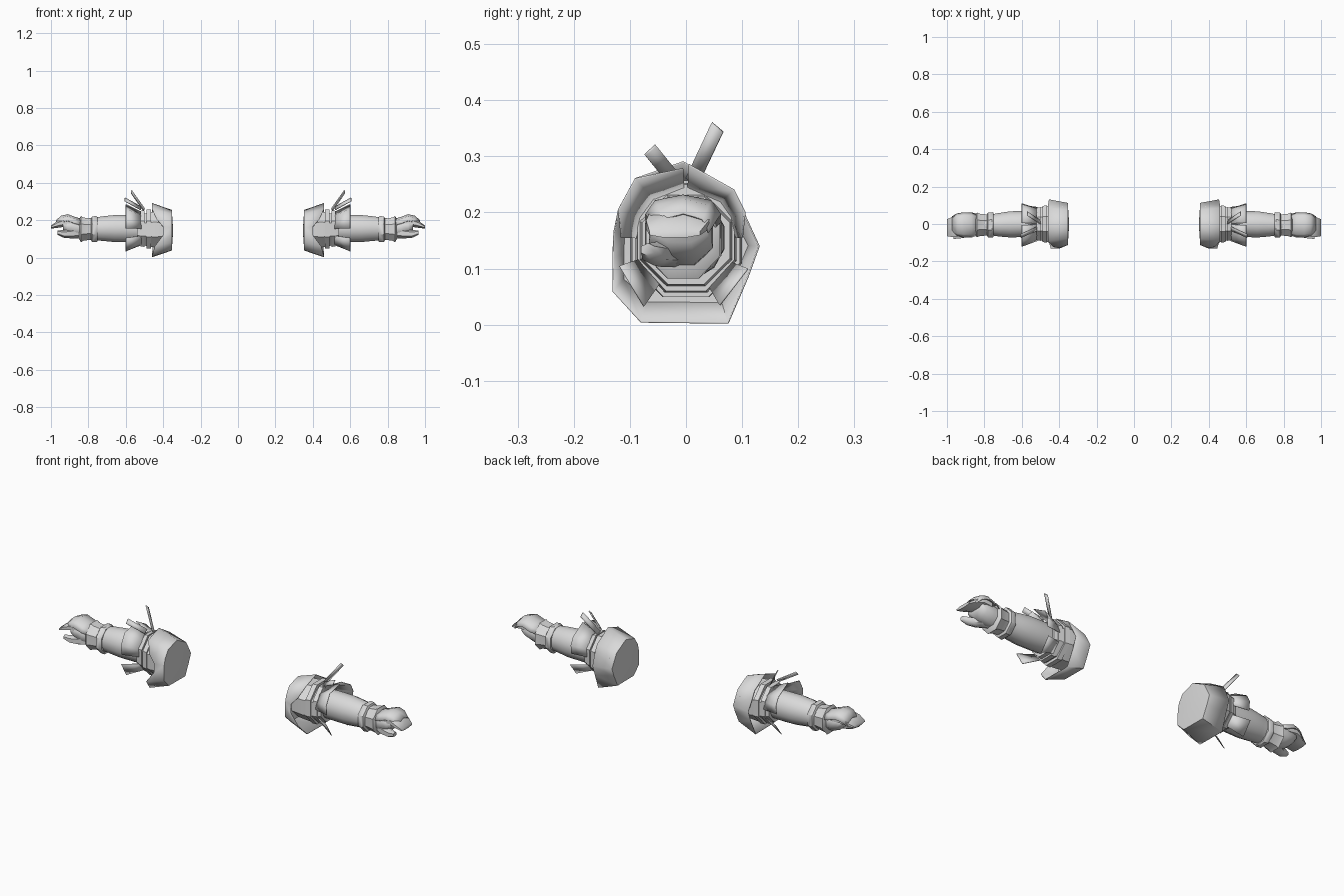
import bpy, math

grey = bpy.data.materials.new("light grey")
grey.diffuse_color = (0.7, 0.7, 0.7, 1)


def build(name, verts, faces, angle=40, thick=0):
    """Make one part on the +x arm and mirror it to the other arm."""
    me = bpy.data.meshes.new(name)
    me.from_pydata(verts, [], faces)
    me.materials.append(grey)
    ob = bpy.data.objects.new(name, me)
    bpy.context.collection.objects.link(ob)
    for p in me.polygons:
        p.use_smooth = True
    me.set_sharp_from_angle(angle=math.radians(angle))
    if thick:
        s = ob.modifiers.new("thickness", 'SOLIDIFY')
        s.thickness = thick
        s.offset = 0
    m = ob.modifiers.new("other_arm", 'MIRROR')
    m.use_mirror_merge = False
    return ob


def bridge(rows, n, closed=True):
    span = n if closed else n - 1
    return [(r * n + i, r * n + (i + 1) % n, (r + 1) * n + (i + 1) % n, (r + 1) * n + i)
            for r in range(rows - 1) for i in range(span)]


def tube(name, rings, n=8, angle=40):
    """Loft along x through rings (x, centre y, centre z, half width, half height)."""
    verts = []
    for x, cy, cz, ry, rz in rings:
        for i in range(n):
            a = 2 * math.pi * (i + 0.5) / n
            verts.append((x, cy + ry * math.cos(a) / math.cos(math.pi / n),
                          cz + rz * math.sin(a) / math.cos(math.pi / n)))
    faces = bridge(len(rings), n)
    faces += [tuple(range(n))[::-1], tuple(range(len(verts) - n, len(verts)))]
    return build(name, verts, faces, angle)


# Shoulder cap: flared shell, scooped at the front, closed on the inner side
rim = [(.46, .075, .003), (.455, .11, .085), (.455, .13, .14), (.46, .10, .205),
       (.46, .085, .235), (.46, -.005, .29), (.46, -.09, .26), (.435, -.12, .205),
       (.40, -.128, .165), (.40, -.13, .12), (.445, -.13, .06), (.46, -.08, .005)]
n = len(rim)
inner = [(.355, y * .86, .145 + (z - .145) * .75) for x, y, z in rim]
centre = [(.348, 0, .145)]
build("shoulder_cap", inner + rim + centre,
      bridge(2, n) + [((i + 1) % n, i, 2 * n) for i in range(n)], 60, 0.003)

# Sleeve under the cap and its two stepped bands
tube("sleeve", [(.38, 0, .15, .095, .09), (.45, 0, .15, .1, .095), (.54, 0, .15, .078, .078)])
tube("upper_band", [(.465, 0, .153, .1, .104), (.49, 0, .153, .096, .104)])
tube("lower_band", [(.50, 0, .155, .09, .098), (.522, 0, .155, .086, .095)])

# Flared plates around the elbow
plates = {
    "upper_front_flap": [(-.115, .155), (-.12, .205), (-.09, .26), (-.005, .278)],
    "upper_back_flap": [(.005, .285), (.085, .24), (.105, .2), (.1, .155)],
    "lower_front_flap": [(-.118, .105), (-.075, .033)],
    "lower_back_flap": [(.11, .1), (.06, .035)],
}
for name, pts in plates.items():
    k = len(pts)
    base = []
    for y, z in pts:
        d = math.hypot(y, z - .15)
        base.append((.517, y / d * .09, .15 + (z - .15) / d * .094))
    build(name, base + [(.6, y, z) for y, z in pts], bridge(2, k, False), 40, 0.003)

# Two loose strap ends standing up from the band
build("long_strap_end", [(.50, .0, .262), (.505, .022, .25), (.57, .066, .343), (.57, .046, .36)],
      [(0, 1, 2, 3)], 40, 0.005)
build("short_strap_end", [(.52, -.035, .255), (.52, -.015, .272), (.605, -.054, .32), (.605, -.073, .302)],
      [(0, 1, 2, 3)], 40, 0.005)

# Forearm
tube("forearm", [(.50, 0, .155, .066, .07), (.58, 0, .155, .069, .073), (.66, -.002, .155, .07, .072),
                 (.72, -.004, .155, .063, .066), (.77, -.005, .153, .055, .06),
                 (.84, -.005, .153, .048, .052)], 12)

# Wrist cuffs
tube("wrist_band", [(.75, -.005, .152, .064, .064), (.758, -.005, .152, .068, .07),
                    (.78, -.005, .152, .066, .068), (.785, -.005, .152, .06, .06)])
tube("glove_cuff", [(.785, -.005, .152, .056, .056), (.825, -.005, .152, .06, .062),
                    (.84, -.005, .152, .066, .07), (.85, -.005, .152, .052, .052)])

# Hand: palm, joined fingers and thumb
tube("palm", [(.83, -.005, .155, .05, .05), (.87, -.008, .158, .056, .05),
              (.91, -.01, .165, .056, .042), (.935, -.012, .172, .05, .025)], 8, 60)
tube("fingers", [(.88, -.008, .185, .056, .026), (.93, -.008, .188, .058, .024),
                 (.965, -.015, .178, .056, .019), (1.0, -.02, .163, .045, .008)], 8, 60)
tube("thumb", [(.85, -.02, .135, .035, .028), (.89, -.042, .128, .028, .022),
               (.93, -.056, .126, .021, .018), (.965, -.068, .134, .012, .01)], 6, 60)

# Curved guard over the back of the hand
rows = [(.835, .055, .205), (.87, .066, .215), (.91, .066, .23), (.945, .06, .222), (.972, .045, .198)]
verts = []
for x, w, top in rows:
    for t, drop in ((-1, .034), (-.75, .01), (0, 0), (.75, .01), (1, .034)):
        verts.append((x, -.005 + w * t, top - drop))
build("hand_guard", verts, bridge(len(rows), 5, False), 60, 0.004)
